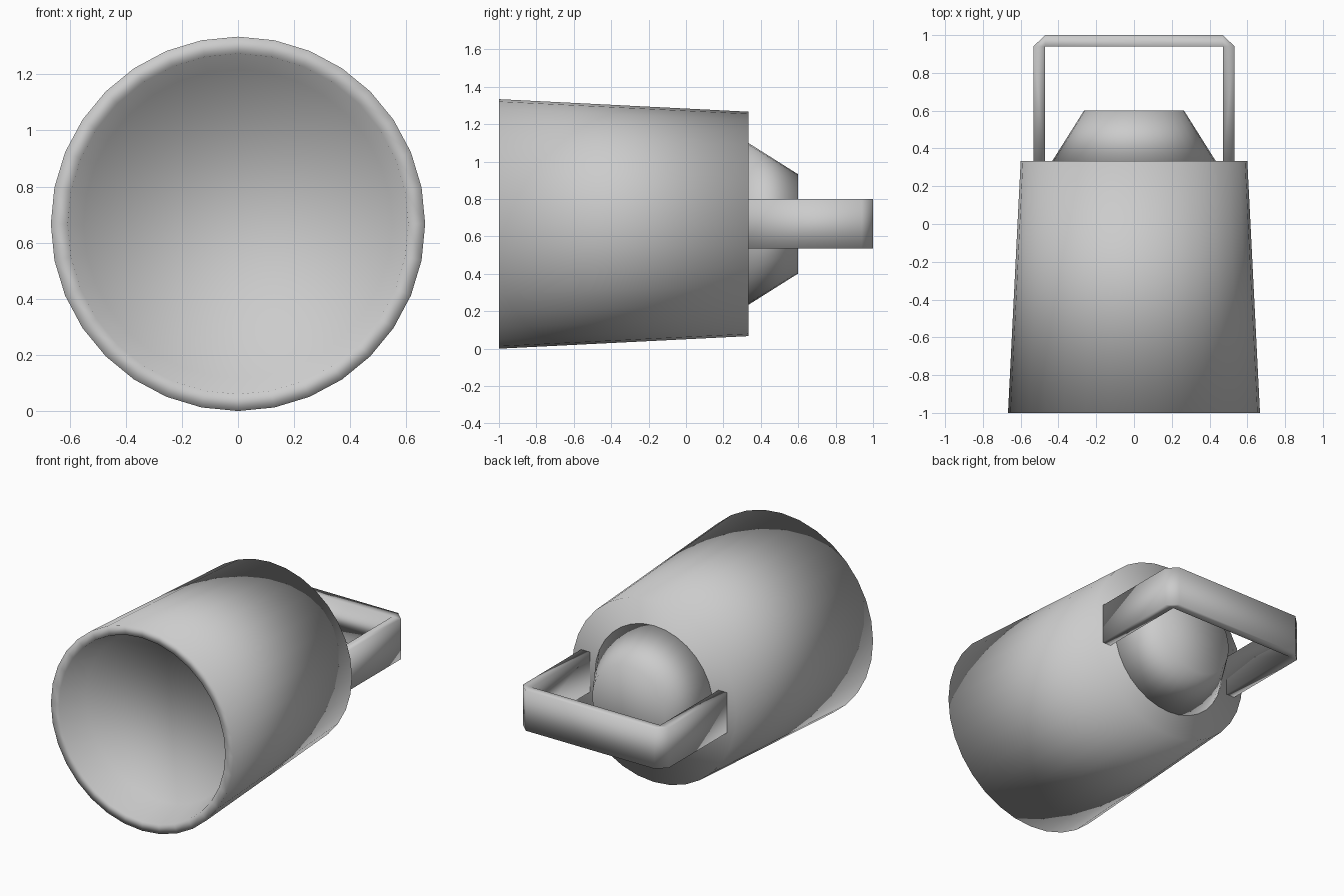
import bpy, bmesh, math

if "Cube" in bpy.data.objects:
    bpy.data.objects.remove(bpy.data.objects["Cube"])

AXIS_Z = 0.667   # height of the horizontal lamp axis
SIDES = 32


def finish(name, bm):
    bmesh.ops.recalc_face_normals(bm, faces=bm.faces)
    for f in bm.faces:
        f.smooth = True
    mesh = bpy.data.meshes.new(name)
    bm.to_mesh(mesh)
    bm.free()
    obj = bpy.data.objects.new(name, mesh)
    bpy.context.collection.objects.link(obj)
    return obj


def lathe(name, profile):
    """Revolve (radius, y) points round the y axis and cap both ends."""
    bm = bmesh.new()
    rings = []
    for r, y in profile:
        angles = [2 * math.pi * i / SIDES for i in range(SIDES)]
        rings.append([bm.verts.new((r * math.cos(a), y, AXIS_Z + r * math.sin(a)))
                      for a in angles])
    for a, b in zip(rings, rings[1:]):
        for i in range(SIDES):
            j = (i + 1) % SIDES
            bm.faces.new((a[i], a[j], b[j], b[i]))
    bm.faces.new(rings[0])
    bm.faces.new(rings[-1])
    return finish(name, bm)


# Tapered lamp shell: outside wall, front rim, shallow recess for the lens
lathe("lamp_housing", [(0.60, 0.333), (0.667, -1.0), (0.607, -1.0), (0.55, -0.80)])

# Stepped cap behind the housing
lathe("rear_cap", [(0.433, 0.333), (0.265, 0.60)])

# U-shaped mounting bracket with chamfered outer corners
half = [(0.47, 0.333), (0.533, 0.333), (0.533, 0.94), (0.47, 1.0), (0.47, 0.94)]
z_low, z_high = 0.535, 0.80
bm = bmesh.new()
left, right = [], []
for sign, side in ((-1, left), (1, right)):
    for z in (z_low, z_high):
        side.append([bm.verts.new((sign * x, y, z)) for x, y in half])
    low, high = side
    # arm top, bottom and the faces along it
    for ring in side:
        bm.faces.new((ring[0], ring[1], ring[2], ring[4]))
        bm.faces.new((ring[2], ring[3], ring[4]))
    for i, j in ((0, 1), (1, 2), (2, 3), (4, 0)):
        bm.faces.new((low[i], low[j], high[j], high[i]))
# crossbar joining the two arms
for k in (0, 1):
    bm.faces.new((left[k][3], right[k][3], right[k][4], left[k][4]))
for i in (3, 4):
    bm.faces.new((left[0][i], right[0][i], right[1][i], left[1][i]))
finish("mounting_bracket", bm)
